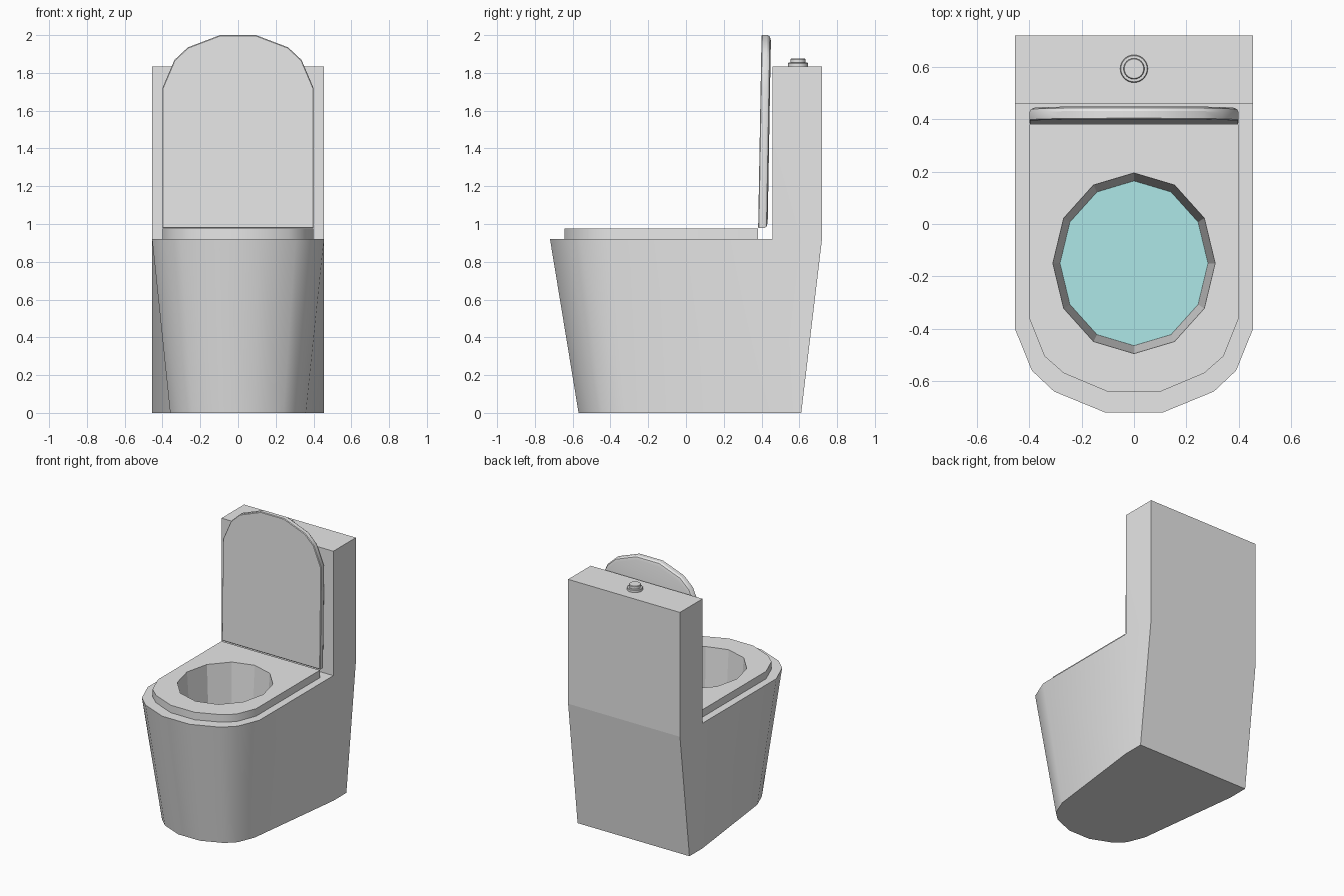
import bpy, bmesh, math

if "Cube" in bpy.data.objects:
    bpy.data.objects.remove(bpy.data.objects["Cube"])


def material(name, rgb):
    m = bpy.data.materials.new(name)
    m.diffuse_color = (*rgb, 1)
    m.use_nodes = True
    m.node_tree.nodes["Principled BSDF"].inputs["Base Color"].default_value = m.diffuse_color
    return m


CERAMIC = material("white ceramic", (0.8, 0.8, 0.8))
WATER = material("pale teal water", (0.42, 0.8, 0.8))


def mirrored(half):
    """Close a right-hand half outline by mirroring it across x = 0."""
    return half + [(-p[0], *p[1:]) for p in reversed(half)]


def ellipse(rx, ry, cy, z, n):
    return [(rx * math.sin(2 * math.pi * i / n), cy + ry * math.cos(2 * math.pi * i / n), z)
            for i in range(n)]


def loft(bm, rings, cap_end=True):
    loops = [[bm.verts.new(p) for p in r] for r in rings]
    for a, b in zip(loops, loops[1:]):
        for i in range(len(a)):
            j = (i + 1) % len(a)
            bm.faces.new((a[i], a[j], b[j], b[i]))
    bm.faces.new(loops[0][::-1])
    if cap_end:
        bm.faces.new(loops[-1])
    return loops


def make(name, bm, mat):
    bmesh.ops.recalc_face_normals(bm, faces=bm.faces)
    me = bpy.data.meshes.new(name)
    bm.to_mesh(me)
    bm.free()
    me.materials.append(mat)
    ob = bpy.data.objects.new(name, me)
    bpy.context.collection.objects.link(ob)
    return ob


def activate(ob):
    bpy.ops.object.select_all(action='DESELECT')
    ob.select_set(True)
    bpy.context.view_layer.objects.active = ob


def smooth(ob):
    activate(ob)
    bpy.ops.object.shade_smooth_by_angle(angle=math.radians(32))


def solid(name, rings, mat=CERAMIC):
    bm = bmesh.new()
    loft(bm, rings)
    return make(name, bm, mat)


# rounded front shared by the body, the seat and the lid (half outline)
FRONT = [(0.455, -0.40), (0.39, -0.56), (0.305, -0.64), (0.11, -0.72)]
FLOOR, DECK, SEAT_TOP, TANK_TOP = 0.54, 0.92, 0.975, 1.835

# body: tapered pedestal with the tank rising from its back
bottom = mirrored([(0.455, 0.61, 0), (0.455, 0.458, 0)] + [(x * 0.79, y * 0.79, 0) for x, y in FRONT])
top = mirrored([(0.455, 0.72, DECK), (0.455, 0.458, DECK)] + [(x, y, DECK) for x, y in FRONT])
bm = bmesh.new()
rim = loft(bm, [bottom, top], cap_end=False)[1]
bm.faces.new(rim[1:-1])
base = [rim[0], rim[1], rim[-2], rim[-1]]
tank = [bm.verts.new((v.co.x, v.co.y, TANK_TOP)) for v in base]
for i in range(4):
    j = (i + 1) % 4
    bm.faces.new((base[i], base[j], tank[j], tank[i]))
bm.faces.new(tank)
body = make("body_and_tank", bm, CERAMIC)

# seat
seat_half = [(0.40, 0.38), (0.40, -0.36), (0.342, -0.505), (0.268, -0.57), (0.097, -0.642)]
seat = solid("seat", [mirrored([(x, y, z) for x, y in seat_half]) for z in (DECK, SEAT_TOP)])

# bowl opening cut through seat and body
HOLE_Y = -0.15
k = 0.09 / (SEAT_TOP - FLOOR)
z_up = 1.1
grow = 1 + k * (z_up - SEAT_TOP)
cutter = solid("bowl_cutter", [ellipse(0.31 * 0.91, 0.345 * 0.91, HOLE_Y, FLOOR, 12),
                               ellipse(0.31 * grow, 0.345 * grow, HOLE_Y, z_up, 12)])
for ob in (body, seat):
    activate(ob)
    mod = ob.modifiers.new("bowl", 'BOOLEAN')
    mod.operation, mod.solver, mod.object = 'DIFFERENCE', 'EXACT', cutter
    bpy.ops.object.modifier_apply(modifier=mod.name)
    smooth(ob)
    for f in ob.data.polygons:
        # keep the bowl facets and the back panels flat
        c = f.center
        in_bowl = (c.x / 0.33) ** 2 + ((c.y - HOLE_Y) / 0.36) ** 2 < 1 and 0.5 < c.z < 0.98
        if in_bowl or f.normal.y > 0.9:
            f.use_smooth = False
bpy.data.objects.remove(cutter)

# water
solid("water", [ellipse(0.284, 0.316, HOLE_Y, z, 12) for z in (FLOOR + 0.004, FLOOR + 0.01)], WATER)

# raised lid, leaning slightly back, with a rounded rear rim
lid_half = [(0.40, 0.978), (0.40, 1.72), (0.337, 1.868), (0.266, 1.935), (0.095, 2.0)]


def lid_ring(depth, inset):
    s = 1 - inset / 0.45
    pts = []
    for x, z in lid_half:
        zz = 1.49 + (z - 1.49) * s
        pts.append((x * s, 0.382 + 0.018 * (zz - 0.978) / 1.022 + depth, zz))
    return mirrored(pts)


lid = solid("lid", [lid_ring(0, 0.004), lid_ring(0.004, 0), lid_ring(0.032, 0),
                    lid_ring(0.044, 0.007), lid_ring(0.05, 0.025)])
smooth(lid)

# flush button on the tank
for name, r, z0, z1 in (("button_base", 0.053, TANK_TOP, 1.855), ("flush_button", 0.04, 1.85, 1.876)):
    smooth(solid(name, [ellipse(r, r, 0.593, z0, 24), ellipse(r, r, 0.593, z1 - 0.004, 24),
                        ellipse(r - 0.003, r - 0.003, 0.593, z1, 24)]))
